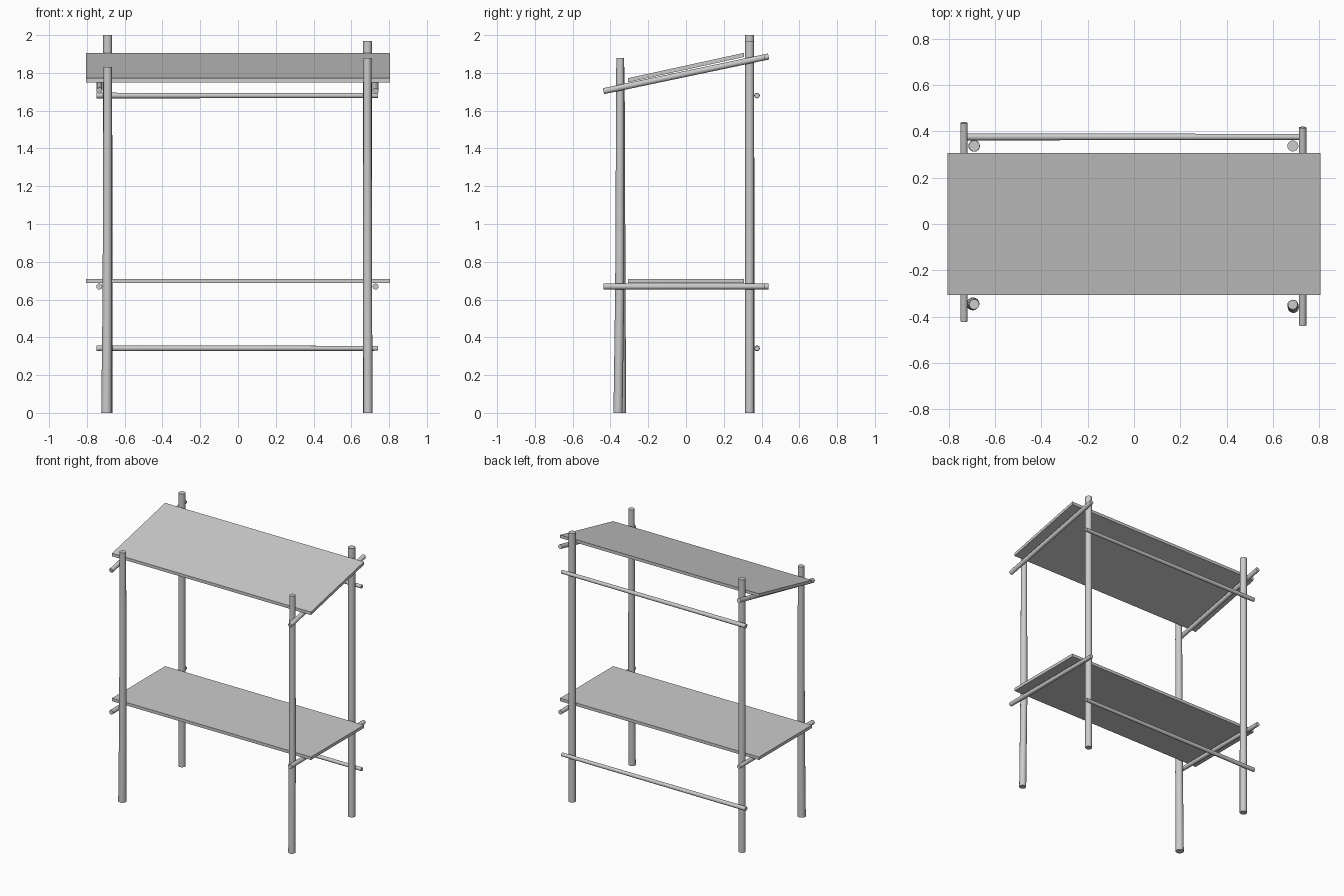
import bpy, bmesh, math
from mathutils import Vector

cube = bpy.data.objects.get("Cube")
if cube:
    bpy.data.objects.remove(cube, do_unlink=True)

# One pale grey for everything
grey = bpy.data.materials.new("pale_grey")
grey.use_nodes = True
colour = (0.6, 0.6, 0.6, 1)
grey.diffuse_color = colour
grey.node_tree.nodes["Principled BSDF"].inputs["Base Color"].default_value = colour


def add_object(name, bm):
    bmesh.ops.recalc_face_normals(bm, faces=bm.faces)
    mesh = bpy.data.meshes.new(name)
    bm.to_mesh(mesh)
    bm.free()
    mesh.materials.append(grey)
    obj = bpy.data.objects.new(name, mesh)
    bpy.context.collection.objects.link(obj)
    return obj


def pole(name, path, radii, sides=16):
    """Round stick through the path points, with a radius at each point."""
    bm = bmesh.new()
    points = [Vector(p) for p in path]
    axis = (points[-1] - points[0]).normalized()
    u = axis.orthogonal().normalized()
    v = axis.cross(u)
    rings = []
    for p, r in zip(points, radii):
        angles = [2 * math.pi * i / sides for i in range(sides)]
        rings.append([bm.verts.new(p + r * (u * math.cos(a) + v * math.sin(a))) for a in angles])
    for low, high in zip(rings, rings[1:]):
        for i in range(sides):
            j = (i + 1) % sides
            bm.faces.new((low[i], low[j], high[j], high[i]))
    bm.faces.new(rings[0])
    bm.faces.new(rings[-1])
    obj = add_object(name, bm)
    bpy.ops.object.select_all(action='DESELECT')
    bpy.context.view_layer.objects.active = obj
    obj.select_set(True)
    bpy.ops.object.shade_smooth_by_angle(angle=math.radians(40))


def board(name, front_z, back_z, thickness=0.022):
    """Flat board, given the top height of its front and back edges."""
    bm = bmesh.new()
    bmesh.ops.create_cube(bm, size=1)
    for vert in bm.verts:
        back = vert.co.y > 0
        top = vert.co.z > 0
        vert.co.x *= 1.612
        vert.co.y = 0.307 if back else -0.307
        vert.co.z = (back_z if back else front_z) - (0 if top else thickness)
    add_object(name, bm)


# Upright posts, the front pair slightly bent
pole("front_right_post", [(-0.696, -0.345, 0), (-0.692, -0.345, 0.6), (-0.69, -0.347, 1.83)],
     [0.028, 0.025, 0.022])
pole("front_left_post", [(0.688, -0.36, 0), (0.686, -0.351, 0.65), (0.685, -0.348, 1.88)],
     [0.024, 0.024, 0.021])
pole("back_right_post", [(-0.69, 0.337, 0), (-0.69, 0.337, 2.0)], [0.025, 0.024])
pole("back_left_post", [(0.686, 0.337, 0), (0.686, 0.337, 1.97)], [0.024, 0.024])

# Side rails under each board: level below, sloping above
slope = 0.21
for side, x, y0, y1 in (("right", -0.734, -0.42, 0.437), ("left", 0.728, -0.437, 0.417)):
    pole(f"{side}_lower_rail", [(x, y0, 0.669), (x, y1, 0.669)], [0.016, 0.015])
    pole(f"{side}_upper_rail",
         [(x, y0, 1.795 + slope * y0), (x, y1, 1.795 + slope * y1)], [0.016, 0.016])

# Cross rails behind the back posts
for name, z in (("lower", 0.342), ("upper", 1.68)):
    pole(f"{name}_back_rail", [(-0.75, 0.376, z), (0.742, 0.376, z)], [0.015, 0.013])

# Boards
board("counter_board", 0.71, 0.71)
board("roof_board", 1.772, 1.906)
